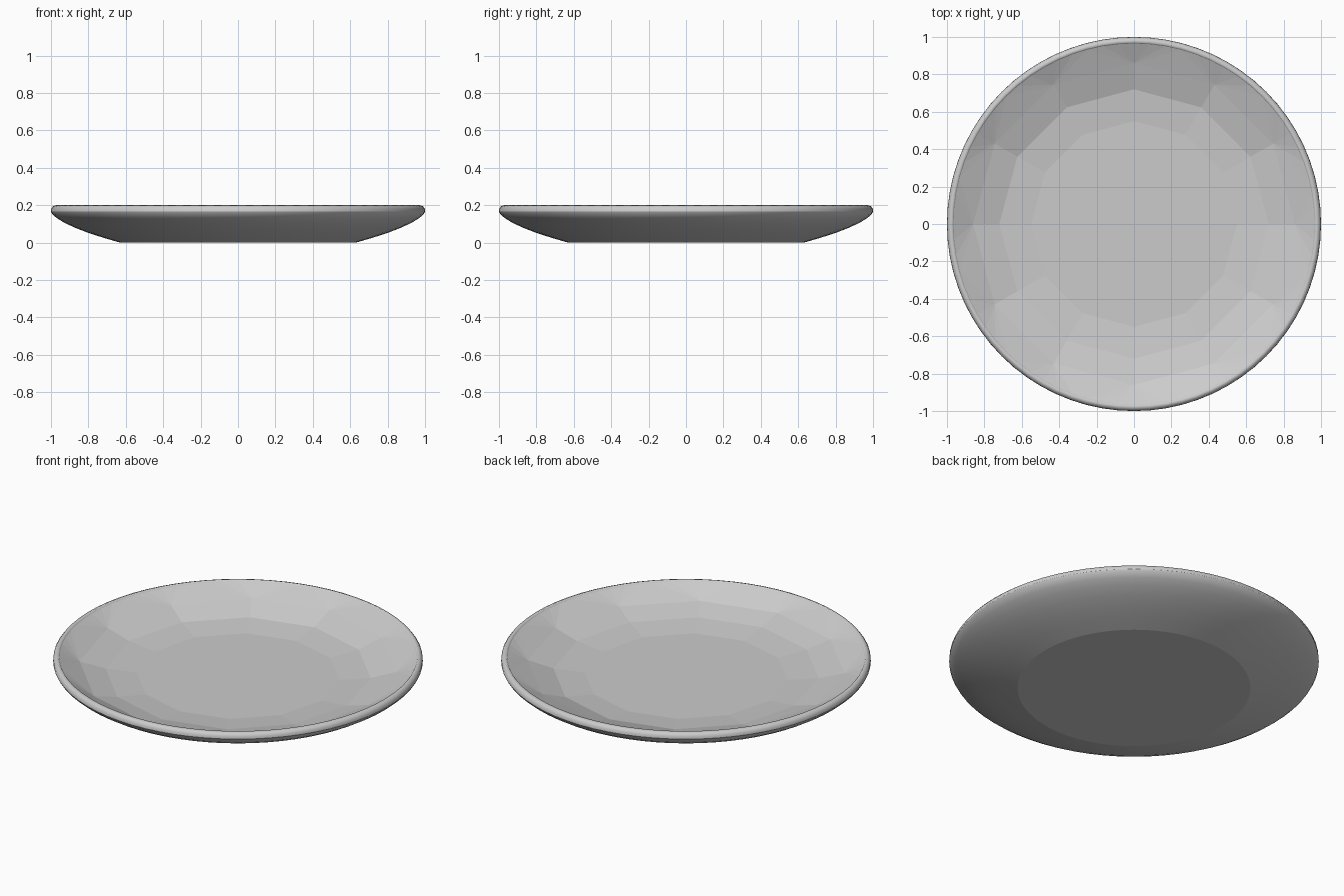
import bpy
import bmesh
import math

if "Cube" in bpy.data.objects:
    bpy.data.objects.remove(bpy.data.objects["Cube"])

SEGMENTS = 72        # fine, smooth outside
FACETS = 12          # coarse, faceted inside
STEP = SEGMENTS // FACETS

grey = bpy.data.materials.new("stoneware grey")
grey.diffuse_color = (0.6, 0.6, 0.6, 1)
grey.use_nodes = True
grey.node_tree.nodes["Principled BSDF"].inputs["Base Color"].default_value = grey.diffuse_color


def ring(bm, radius, height, count):
    """Circle of vertices; height may depend on the angle."""
    verts = []
    for i in range(count):
        a = 2 * math.pi * i / count
        z = height(a) if callable(height) else height
        verts.append(bm.verts.new((radius * math.cos(a), radius * math.sin(a), z)))
    return verts


def bridge(bm, lower, upper):
    n = len(lower)
    return [bm.faces.new((lower[i], lower[(i + 1) % n], upper[(i + 1) % n], upper[i]))
            for i in range(n)]


def finish(bm, name):
    mesh = bpy.data.meshes.new(name)
    bm.to_mesh(mesh)
    bm.free()
    mesh.materials.append(grey)
    obj = bpy.data.objects.new(name, mesh)
    bpy.context.collection.objects.link(obj)
    return obj


def lathe(bm, profile):
    rings = [ring(bm, r, z, SEGMENTS) for r, z in profile]
    for low, high in zip(rings, rings[1:]):
        for f in bridge(bm, low, high):
            f.smooth = True
    return rings


# Underside: flat foot and bulging flank
bm = bmesh.new()
rings = lathe(bm, [(0.63, 0.0), (0.72, 0.026), (0.80, 0.052), (0.87, 0.079),
                   (0.93, 0.107), (0.97, 0.132), (0.993, 0.152), (1.0, 0.165)])
bm.faces.new(list(reversed(rings[0])))
finish(bm, "plate_underside")

# Rim: rounded lip
bm = bmesh.new()
lathe(bm, [(1.0, 0.165), (0.999, 0.181), (0.989, 0.194), (0.972, 0.2), (0.965, 0.19)])
finish(bm, "plate_rim")

# Dish: shallow, flat-faceted inside
bm = bmesh.new()
centre = bm.verts.new((0, 0, 0.075))
well = ring(bm, 0.55, 0.075, FACETS)
floor = ring(bm, 0.72, 0.092, FACETS)
wall = ring(bm, 0.86, lambda a: 0.132 + 0.008 * math.sin(a), FACETS)
lip = ring(bm, 0.965, 0.19, SEGMENTS)
bridge(bm, well, floor)
bridge(bm, floor, wall)
for i in range(FACETS):
    j = (i + 1) % FACETS
    bm.faces.new((centre, well[i], well[j]))
    middle = i * STEP + STEP // 2
    bm.faces.new((wall[i], wall[j], lip[middle]))
    for k in range(i * STEP, (i + 1) * STEP):
        corner = wall[i] if k < middle else wall[j]
        bm.faces.new((corner, lip[(k + 1) % SEGMENTS], lip[k]))
bmesh.ops.recalc_face_normals(bm, faces=bm.faces[:])
bm.normal_update()
if sum(f.normal.z for f in bm.faces) < 0:
    bmesh.ops.reverse_faces(bm, faces=bm.faces[:])
finish(bm, "plate_dish")
